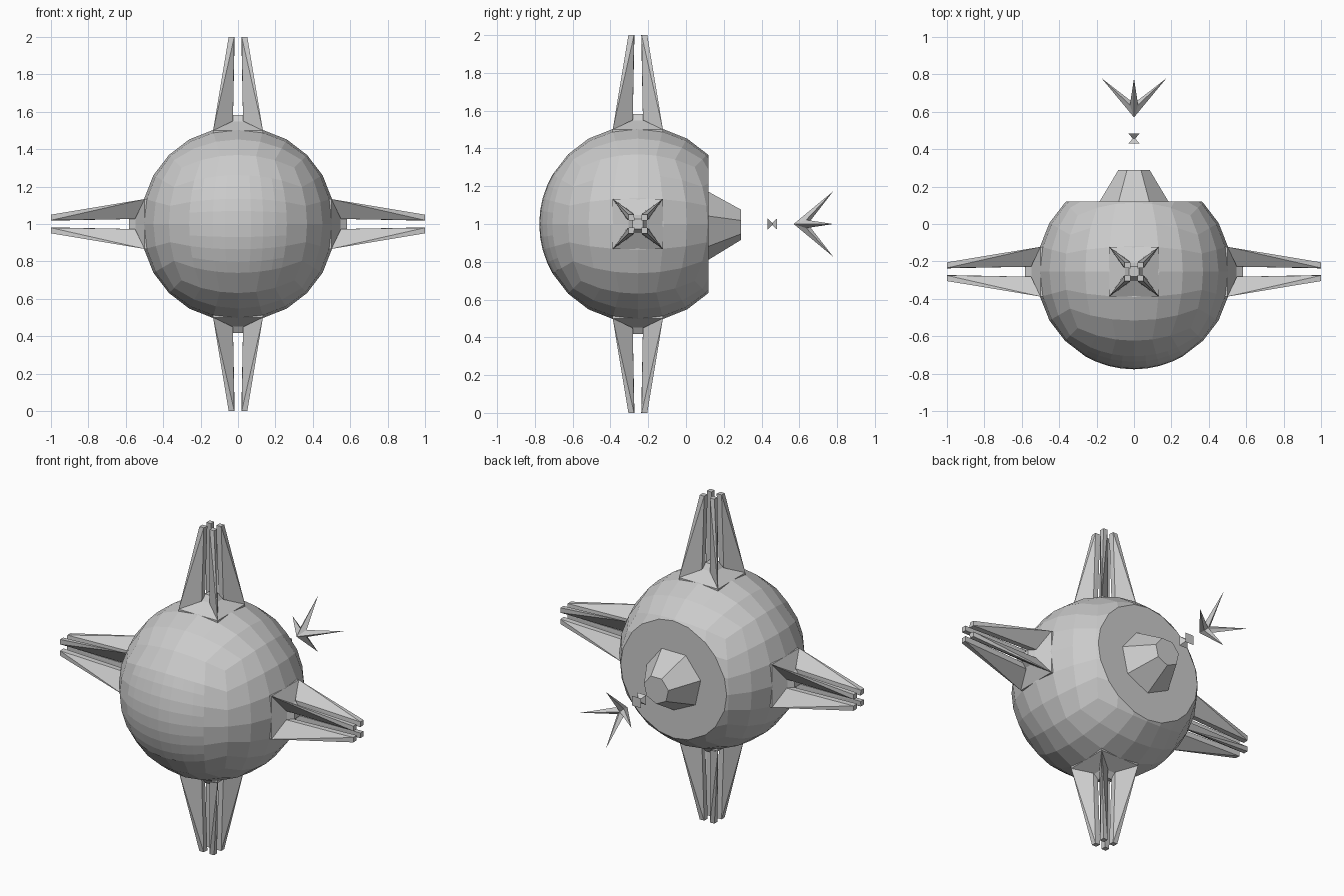
import bpy, bmesh, math
from mathutils import Vector, Matrix

if "Cube" in bpy.data.objects:
    bpy.data.objects.remove(bpy.data.objects["Cube"])

CENTRE = Vector((0, -0.255, 1))
R = 0.522


def finish(bm, name):
    bmesh.ops.recalc_face_normals(bm, faces=bm.faces)
    me = bpy.data.meshes.new(name)
    bm.to_mesh(me)
    bm.free()
    ob = bpy.data.objects.new(name, me)
    bpy.context.collection.objects.link(ob)
    return ob


def add_hull(bm, pts):
    """Convex solid around a few points, merged into bm."""
    tmp = bmesh.new()
    for p in pts:
        tmp.verts.new(p)
    res = bmesh.ops.convex_hull(tmp, input=tmp.verts)
    junk = [v for v in tmp.verts if not v.link_faces]
    bmesh.ops.delete(tmp, geom=junk, context='VERTS')
    me = bpy.data.meshes.new("tmp")
    tmp.to_mesh(me)
    tmp.free()
    bm.from_mesh(me)
    bpy.data.meshes.remove(me)


# Body: faceted ball from a rounded cube, finer at the front, cut flat at the back
bm = bmesh.new()
bmesh.ops.create_cube(bm, size=2)
bmesh.ops.subdivide_edges(bm, edges=bm.edges[:], cuts=5, use_grid_fill=True)
for v in bm.verts:
    v.co = Vector([math.tan(c * math.pi / 4) for c in v.co])
front = {e for f in bm.faces if f.calc_center_median().y < -0.99
         for e in f.edges if all(abs(v.co.x) < 0.99 and abs(v.co.z) < 0.99 for v in e.verts)}
bmesh.ops.subdivide_edges(bm, edges=list(front), cuts=1, use_grid_fill=True)
for v in bm.verts:
    v.co = v.co.normalized() * R
    v.co.x = max(-0.502, min(0.502, v.co.x))
    v.co.z = max(-0.502, min(0.502, v.co.z))
    v.co += CENTRE
cut = bmesh.ops.bisect_plane(bm, geom=bm.verts[:] + bm.edges[:] + bm.faces[:],
                             plane_co=(0, 0.12, 0), plane_no=(0, 1, 0), clear_outer=True)
rim = [g for g in cut['geom_cut'] if isinstance(g, bmesh.types.BMEdge)]
bmesh.ops.contextual_create(bm, geom=rim)
finish(bm, "body")


# Claw spikes: raised square base with four tapering prongs, on four sides
def claw(name, angle):
    bm = bmesh.new()
    a, b = 0.133, 0.027
    add_hull(bm, [(sx * w, sy * w, z) for w, z in ((a, 0.48), (a, 0.5), (0.045, 0.55))
                  for sx in (-1, 1) for sy in (-1, 1)])
    add_hull(bm, [(sx * w, sy * w, z) for w, z in ((0.06, 0.53), (b, 0.582))
                  for sx in (-1, 1) for sy in (-1, 1)])
    for sx in (-1, 1):
        for sy in (-1, 1):
            pts = [(a, a, 0.5), (b, 0.06, 0.55), (0.06, b, 0.55), (b, b, 0.575),
                   (0.018, 0.018, 1), (0.05, 0.02, 1), (0.02, 0.05, 1), (0.05, 0.05, 1)]
            add_hull(bm, [(sx * x, sy * y, z) for x, y, z in pts])
    bm.transform(Matrix.Translation(CENTRE) @ Matrix.Rotation(angle, 4, 'Y'))
    finish(bm, name)


for i, n in enumerate(("top", "right", "bottom", "left")):
    claw(n + "_claw", i * math.pi / 2)

# Rear boss: seven-sided tapered stub
bm = bmesh.new()
bmesh.ops.create_cone(bm, cap_ends=True, segments=7, radius1=0.195, radius2=0.085, depth=0.18)
bm.transform(Matrix.Translation((0, 0.2, 1)) @ Matrix.Rotation(-math.pi / 2, 4, 'X'))
finish(bm, "rear_boss")

# Floating hourglass: two small pyramids tip to tip
bm = bmesh.new()
for s in (-1, 1):
    add_hull(bm, [(x * w, 0.457 + s * d, 1 + z * w) for w, d in ((0.03, 0.026), (0.006, 0))
                  for x in (-1, 1) for z in (-1, 1)])
finish(bm, "hourglass")

# Floating dart: four thin arms spreading back from one point
bm = bmesh.new()
for i in range(4):
    rot = Matrix.Translation((0, 0, 1)) @ Matrix.Rotation(i * math.pi / 2, 4, 'Y')
    pts = [(0, 0.57, 0), (0.174, 0.78, 0), (0, 0.645, 0),
           (0.02, 0.635, 0.022), (0.02, 0.635, -0.022)]
    add_hull(bm, [rot @ Vector(p) for p in pts])
finish(bm, "dart")
